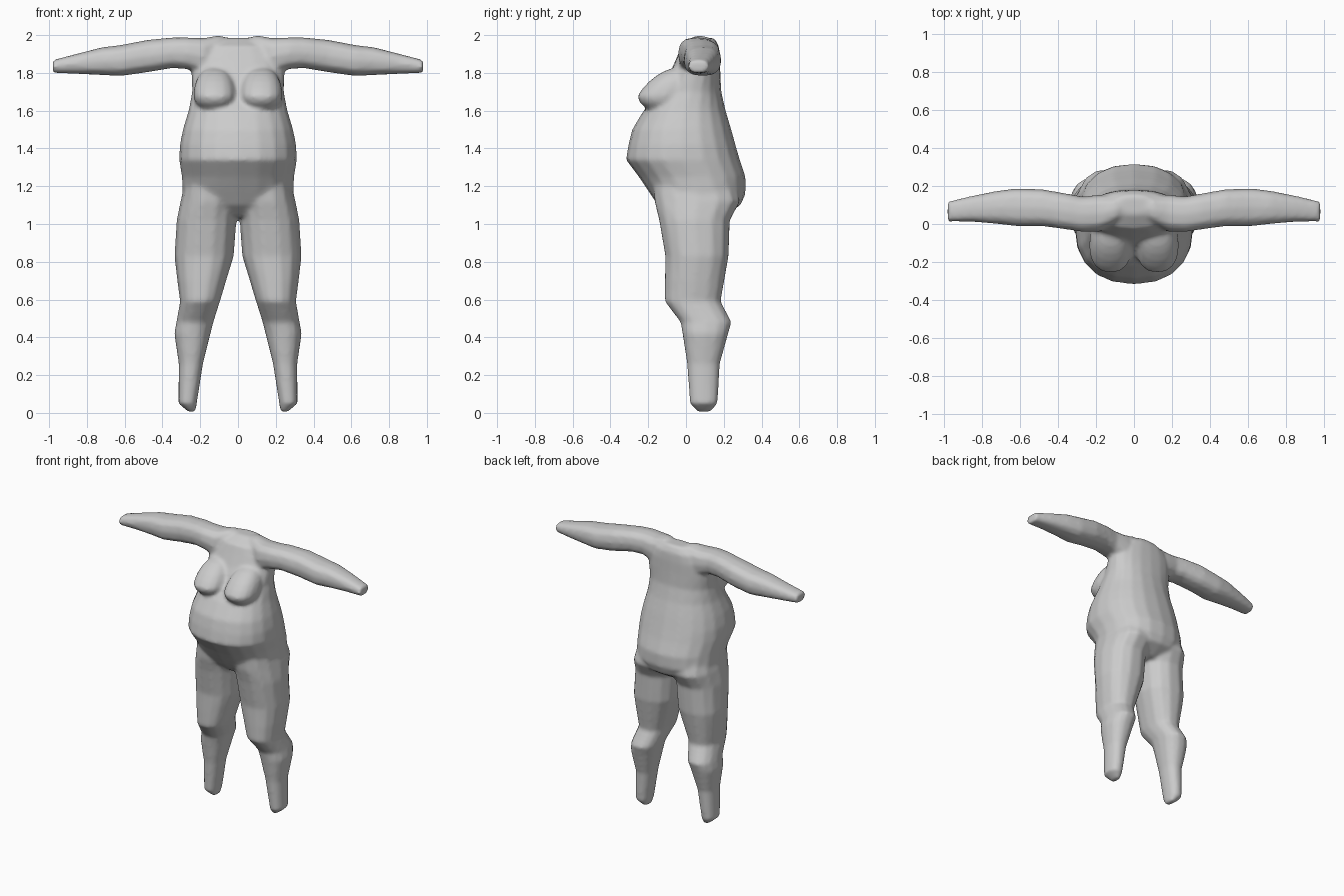
import bpy, bmesh, math
from mathutils import Matrix, Vector

if "Cube" in bpy.data.objects:
    bpy.data.objects.remove(bpy.data.objects["Cube"])

skin = bpy.data.materials.new("plain grey")
skin.diffuse_color = (0.6, 0.6, 0.6, 1)
skin.use_nodes = True
skin.node_tree.nodes["Principled BSDF"].inputs["Base Color"].default_value = skin.diffuse_color
bm = bmesh.new()


def power(v, p):
    return math.copysign(abs(v) ** (2 / p), v)


def loft(sections, place, n=16, p=2.3):
    """Closed skin through rings (t, a0, a1, b0, b1); place maps (t, a, b) to a point."""
    rings = []
    for t, a0, a1, b0, b1 in sections:
        ring = []
        for i in range(n):
            ang = math.tau * i / n
            a = (a0 + a1) / 2 + (a1 - a0) / 2 * power(math.cos(ang), p)
            b = (b0 + b1) / 2 + (b1 - b0) / 2 * power(math.sin(ang), p)
            ring.append(bm.verts.new(place(t, a, b)))
        rings.append(ring)
    faces = [bm.faces.new(rings[0]), bm.faces.new(rings[-1])]
    for r, s in zip(rings, rings[1:]):
        for i in range(n):
            j = (i + 1) % n
            faces.append(bm.faces.new((r[i], r[j], s[j], s[i])))
    bmesh.ops.recalc_face_normals(bm, faces=faces)


# Torso: height, half width, front, back
torso = [(1.04, .10, -.08, .19), (1.10, .24, -.15, .29), (1.16, .295, -.19, .315),
         (1.25, .297, -.25, .315), (1.34, .312, -.318, .285), (1.42, .308, -.305, .262),
         (1.50, .292, -.285, .24), (1.60, .262, -.225, .21), (1.70, .243, -.14, .187),
         (1.80, .247, -.085, .182), (1.88, .235, -.05, .18), (1.94, .19, -.025, .175),
         (1.985, .09, .05, .15)]
loft([(z, -w, w, f, b) for z, w, f, b in torso], lambda t, a, b: (a, b, t), 20)

# Leg: height, inner, outer, front, back
leg = [(1.26, .02, .27, -.18, .25), (1.12, -.005, .305, -.17, .29), (1.02, .008, .325, -.145, .235),
       (.83, .022, .337, -.112, .228), (.70, .062, .322, -.114, .205), (.59, .095, .307, -.114, .185),
       (.48, .13, .327, -.03, .243), (.42, .145, .338, -.02, .225), (.26, .185, .314, .005, .18),
       (.05, .218, .316, .02, .168), (.005, .225, .262, .06, .13)]
# Arm: distance out, front, back, bottom, top
arm = [(.05, .03, .14, 1.86, 1.985), (.10, .0, .15, 1.80, 2.0), (.18, -.04, .155, 1.79, 1.985),
       (.27, -.042, .145, 1.82, 1.988), (.35, -.03, .16, 1.825, 1.988), (.48, -.012, .183, 1.803, 1.975),
       (.62, -.012, .188, 1.783, 1.948), (.72, .0, .175, 1.788, 1.936), (.86, .012, .147, 1.795, 1.90),
       (.98, .012, .118, 1.80, 1.868)]
for s in (-1, 1):
    loft(leg, lambda t, a, b: (s * a, b, t), 14)
    loft(arm, lambda t, a, b: (s * t, a, b), 12, 2.6)
    # Breast: rounded, sloping up to the collar, flatter underneath
    made = bmesh.ops.create_uvsphere(bm, u_segments=16, v_segments=12, radius=1)
    for v in made["verts"]:
        x, y, z = v.co
        up = max(z, 0)
        v.co = (s * (.123 + .113 * power(x, 2.4)),
                -.115 - .142 * power(-y, 2.3) + .09 * up,
                1.68 + (.15 if z > 0 else .085) * z)
    bmesh.ops.recalc_face_normals(bm, faces=list({f for v in made["verts"] for f in v.link_faces}))

mesh = bpy.data.meshes.new("body")
bm.to_mesh(mesh)
bm.free()
mesh.materials.append(skin)
body = bpy.data.objects.new("body", mesh)
bpy.context.collection.objects.link(body)

# Fuse the parts into one soft skin
remesh = body.modifiers.new("fuse", 'REMESH')
remesh.mode = 'VOXEL'
remesh.voxel_size = 0.013
remesh.use_smooth_shade = True
soften = body.modifiers.new("soften", 'SMOOTH')
soften.factor = 0.5
soften.iterations = 5
